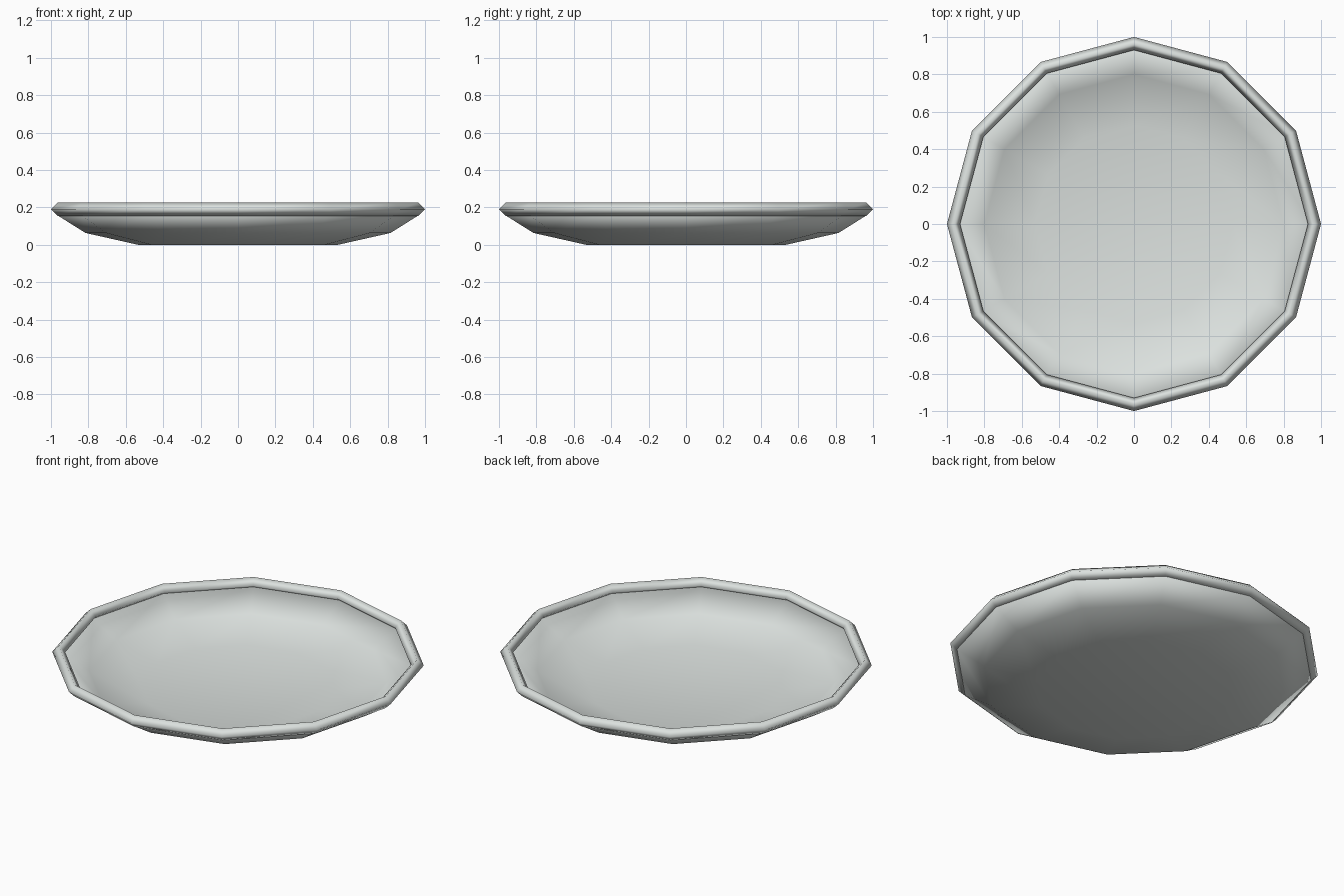
import bpy, bmesh, math

if "Cube" in bpy.data.objects:
    bpy.data.objects.remove(bpy.data.objects["Cube"])

SIDES = 12

# Pale grey-green glaze
glaze = bpy.data.materials.new("glaze")
glaze.diffuse_color = (0.72, 0.76, 0.74, 1)
glaze.use_nodes = True
glaze.node_tree.nodes["Principled BSDF"].inputs["Base Color"].default_value = glaze.diffuse_color


def lathe(name, profile, closed=False):
    """Spin (radius, height) points around z into a 12-sided smooth object."""
    bm = bmesh.new()
    rings = []
    for r, z in profile:
        if r == 0:
            rings.append([bm.verts.new((0, 0, z))] * SIDES)
            continue
        rings.append([bm.verts.new((r * math.cos(2 * math.pi * i / SIDES),
                                    r * math.sin(2 * math.pi * i / SIDES), z))
                      for i in range(SIDES)])
    pairs = list(zip(rings, rings[1:]))
    if closed:
        pairs.append((rings[-1], rings[0]))
    for a, b in pairs:
        for i in range(SIDES):
            j = (i + 1) % SIDES
            bm.faces.new(list(dict.fromkeys((a[i], a[j], b[j], b[i]))))
    bmesh.ops.recalc_face_normals(bm, faces=bm.faces)
    for f in bm.faces:
        f.smooth = True
    me = bpy.data.meshes.new(name)
    bm.to_mesh(me)
    bm.free()
    me.materials.append(glaze)
    ob = bpy.data.objects.new(name, me)
    bpy.context.collection.objects.link(ob)
    return ob


# Shallow dish: underside, then the inner surface slightly above it
lathe("dish", [(0, 0), (0.535, 0.0), (0.815, 0.063), (0.965, 0.157),
               (0.95, 0.18), (0.80, 0.085), (0.53, 0.025), (0, 0.025)])

# Rim: ring with a four-sided cross-section
R, T, Z = 0.965, 0.035, 0.19
lathe("rim", [(R + T, Z), (R, Z + T), (R - T, Z), (R, Z - T)], closed=True)
